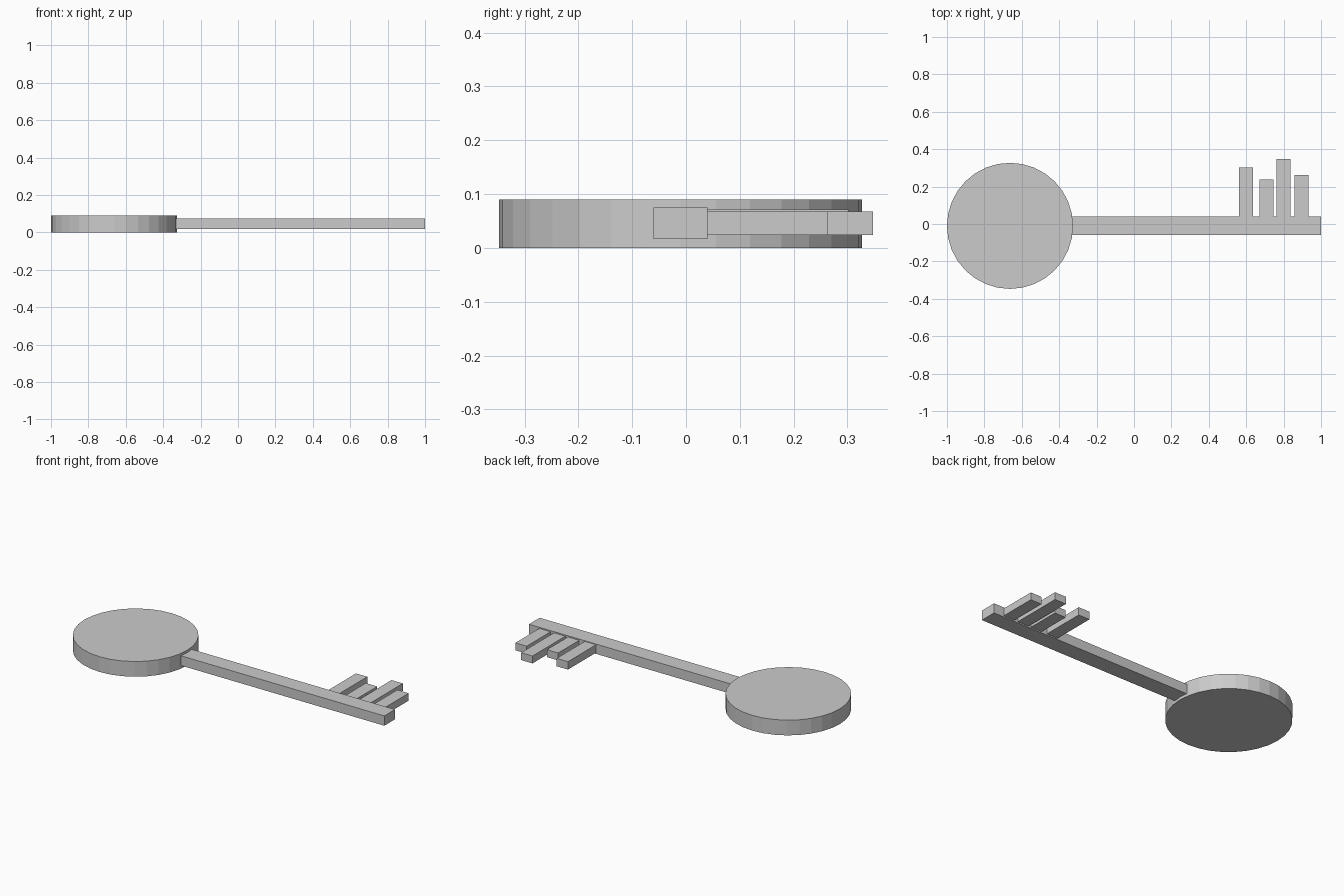
import bpy

if "Cube" in bpy.data.objects:
    bpy.data.objects.remove(bpy.data.objects["Cube"])


def box(name, x0, x1, y0, y1, z0, z1):
    bpy.ops.mesh.primitive_cube_add(
        size=1, location=((x0 + x1) / 2, (y0 + y1) / 2, (z0 + z1) / 2))
    ob = bpy.context.object
    ob.name = name
    ob.dimensions = (x1 - x0, y1 - y0, z1 - z0)
    bpy.ops.object.transform_apply(location=False, rotation=False, scale=True)
    return ob


# round flat handle
bpy.ops.mesh.primitive_cylinder_add(
    vertices=32, radius=0.337, depth=0.09, location=(-0.663, -0.01, 0.045))
bpy.context.object.name = "key_handle"

# long square shaft
box("key_shaft", -0.334, 1.0, -0.06, 0.04, 0.017, 0.075)

# teeth: start x, tip y, top z
teeth = [(0.561, 0.302, 0.071), (0.671, 0.237, 0.068),
         (0.762, 0.347, 0.068), (0.859, 0.263, 0.068)]
for i, (x, tip, top) in enumerate(teeth, 1):
    box(f"key_tooth_{i}", x, x + 0.074, 0.038, tip, 0.024, top)
